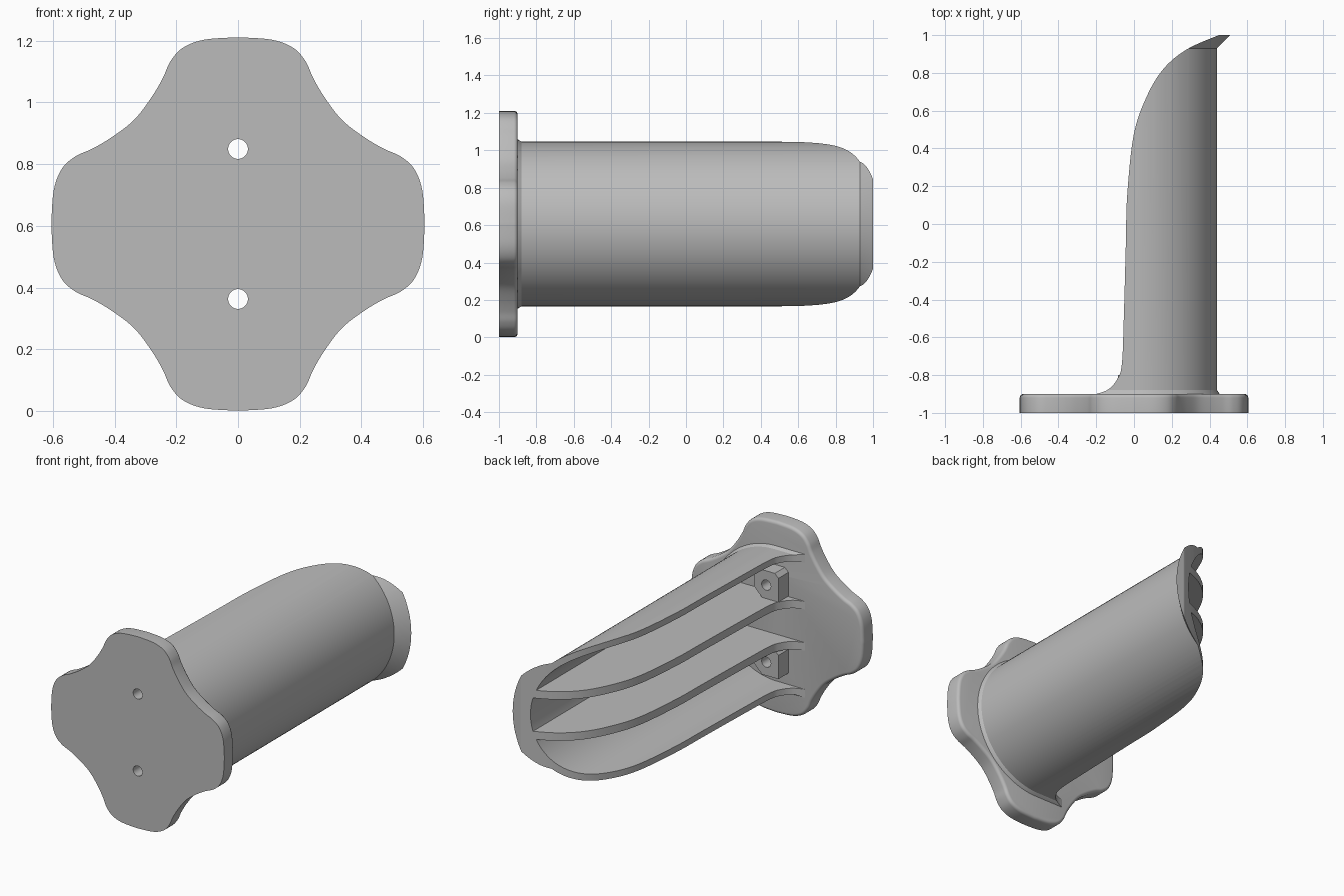
import bpy, bmesh, math

cube = bpy.data.objects.get("Cube")
if cube:
    bpy.data.objects.remove(cube, do_unlink=True)

CZ = 0.606          # height of the arm axis
R, R_IN = 0.44, 0.40
RIB, RIB_T = 0.13, 0.05
HOLE = 0.243

grey = bpy.data.materials.new("plain grey")
grey.use_nodes = True
colour = (0.5, 0.5, 0.5, 1)
grey.diffuse_color = colour
grey.node_tree.nodes["Principled BSDF"].inputs["Base Color"].default_value = colour


def loft(name, rings, bevel_last=0):
    """Closed solid through matching rings of points."""
    bm = bmesh.new()
    loops = [[bm.verts.new(p) for p in ring] for ring in rings]
    n = len(loops[0])
    for a, b in zip(loops, loops[1:]):
        for i in range(n):
            j = (i + 1) % n
            bm.faces.new((a[i], a[j], b[j], b[i]))
    bm.faces.new(loops[0])
    cap = bm.faces.new(loops[-1])
    bmesh.ops.recalc_face_normals(bm, faces=bm.faces)
    if bevel_last:
        bmesh.ops.bevel(bm, geom=list(cap.edges), offset=bevel_last,
                        segments=4, profile=0.5, affect='EDGES')
    mesh = bpy.data.meshes.new(name)
    bm.to_mesh(mesh)
    bm.free()
    ob = bpy.data.objects.new(name, mesh)
    bpy.context.collection.objects.link(ob)
    mesh.materials.append(grey)
    return ob


def along_y(section, y):
    return [(x, y, CZ + z) for x, z in section]


def spline(pts, steps):
    """Smooth open curve through the points."""
    out = []
    ext = [pts[0]] + pts + [pts[-1]]
    for a, b, c, d in zip(ext, ext[1:], ext[2:], ext[3:]):
        for k in range(steps):
            t = k / steps
            out.append(tuple(0.5 * (2 * q + (r - p) * t + (2 * p - 5 * q + 4 * r - s) * t * t
                                    + (3 * q - p - 3 * r + s) * t ** 3)
                             for p, q, r, s in zip(a, b, c, d)))
    return out + [pts[-1]]


def u_section(radius, low, high, steps=48):
    """Round-nosed section between two heights, open towards -x."""
    a, b = math.asin(low / radius), math.asin(high / radius)
    arc = [a + (b - a) * i / steps for i in range(steps + 1)]
    pts = [(radius * math.cos(t), radius * math.sin(t)) for t in arc]
    return [(-0.35, low)] + pts + [(-0.35, high)]


def boolean(ob, cutter, operation):
    mod = ob.modifiers.new("cut", 'BOOLEAN')
    mod.object, mod.operation, mod.solver = cutter, operation, 'EXACT'
    bpy.context.view_layer.objects.active = ob
    bpy.ops.object.modifier_apply(modifier=mod.name)


def smooth(ob):
    bpy.ops.object.select_all(action='DESELECT')
    ob.select_set(True)
    bpy.context.view_layer.objects.active = ob
    bpy.ops.object.shade_smooth_by_angle(angle=math.radians(30))


# Four-lobed mounting plate
eighth = [(0, 0.605), (0.11, 0.597), (0.18, 0.57), (0.22, 0.525),
          (0.245, 0.47), (0.284, 0.405), (0.337, 0.337)]
quarter = spline(eighth + [(z, x) for x, z in eighth[-2::-1]], 6)[:-1]
outline = []
for k in range(4):
    for x, z in quarter:
        for _ in range(k):
            x, z = z, -x
        outline.append((x, z))
plate = loft("mounting_plate", [along_y(outline, -1), along_y(outline, -0.9)], 0.02)

# Half-round arm with a flared lip and a tiny foot fillet
stations = [(-0.91, R + 0.018), (-0.895, R + 0.01), (-0.88, R), (0.93, R), (1.05, R + 0.12)]
arm = loft("ribbed_arm", [along_y(u_section(r, -r, r), y) for y, r in stations])

# Sweeping trim of the open side
sweep = [(-0.2, -0.9), (-0.135, -0.875), (-0.088, -0.82), (-0.064, -0.74), (-0.054, -0.5),
         (-0.043, -0.1), (-0.036, 0.15), (-0.002, 0.47), (0.065, 0.67),
         (0.155, 0.82), (0.28, 0.925), (0.45, 1.0)]
trim_line = [(-0.2, -0.95)] + spline(sweep, 6) + [(0.7, 1.0), (0.7, -0.95)]
trim = loft("trim_cutter", [[(x, y, z) for x, y in trim_line] for z in (-0.2, 1.4)])
boolean(arm, trim, 'INTERSECT')
cutters = [trim]

# Three channels leave the wall and two ribs
edge = RIB - RIB_T / 2
for low, high in ((-R_IN, -edge - RIB_T), (-edge, edge), (edge + RIB_T, R_IN)):
    section = u_section(R_IN, low, high)
    channel = loft("channel_cutter", [along_y(section, y) for y in (-1, 1.2)])
    boolean(arm, channel, 'DIFFERENCE')
    cutters.append(channel)

# Screw bosses and through holes
boss_shape = [(-0.085, -0.085), (0.03, -0.085), (0.085, -0.03), (0.085, 0.06),
              (0.06, 0.09), (-0.06, 0.09), (-0.085, 0.065)]
circle = [(0.032 * math.cos(i * math.pi / 16), 0.032 * math.sin(i * math.pi / 16))
          for i in range(32)]
parts = [plate, arm]
for name, dz in (("upper", HOLE), ("lower", -HOLE)):
    def shift(shape):
        return [(x, z + dz) for x, z in shape]
    boss = loft(name + "_screw_boss", [along_y(shift(boss_shape), y) for y in (-0.91, -0.8)])
    drill = loft("drill_cutter", [along_y(shift(circle), y) for y in (-1.1, -0.7)])
    boolean(plate, drill, 'DIFFERENCE')
    boolean(boss, drill, 'DIFFERENCE')
    cutters.append(drill)
    parts.append(boss)

for ob in cutters:
    bpy.data.objects.remove(ob, do_unlink=True)
for ob in parts:
    smooth(ob)
